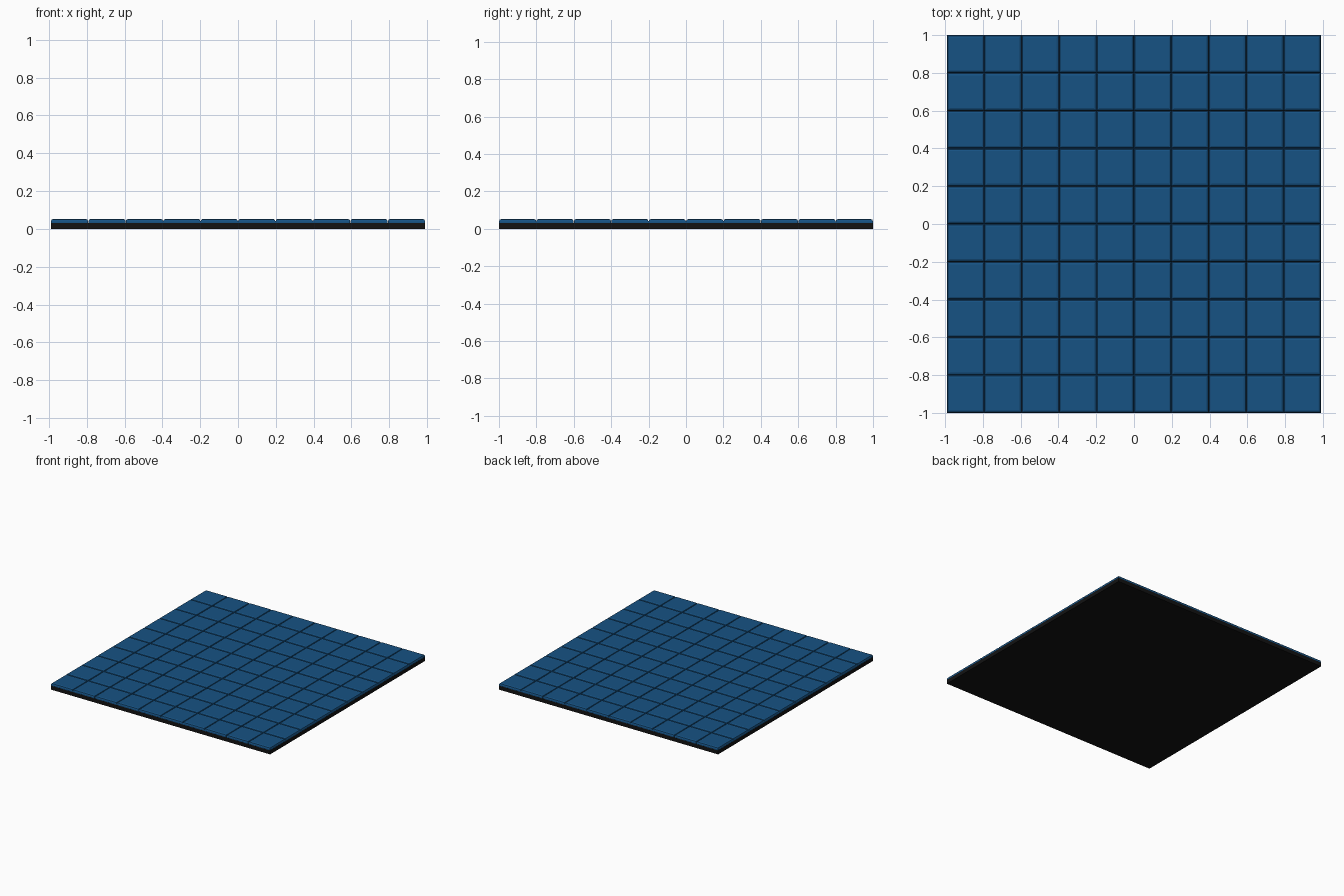
import bpy, bmesh
from mathutils import Matrix, Vector

if "Cube" in bpy.data.objects:
    bpy.data.objects.remove(bpy.data.objects["Cube"])

W, D = 1.98, 2.0          # overall footprint
BASE_H, TOP = 0.032, 0.053
N = 10


def material(name, color):
    m = bpy.data.materials.new(name)
    m.diffuse_color = (*color, 1)
    m.use_nodes = True
    m.node_tree.nodes["Principled BSDF"].inputs["Base Color"].default_value = m.diffuse_color
    return m


def add_box(bm, size, center):
    mat = Matrix.Translation(center) @ Matrix.Diagonal((*size, 1))
    return bmesh.ops.create_cube(bm, size=1, matrix=mat)["verts"]


def finish(bm, name, mat):
    me = bpy.data.meshes.new(name)
    bm.to_mesh(me)
    bm.free()
    ob = bpy.data.objects.new(name, me)
    me.materials.append(mat)
    bpy.context.collection.objects.link(ob)
    return ob


# dark backing slab
bm = bmesh.new()
add_box(bm, (W, D, BASE_H), Vector((0, 0, BASE_H / 2)))
finish(bm, "backing_slab", material("black", (0.006, 0.006, 0.006)))

# grid of tiles with eased top edges
bm = bmesh.new()
px, py = W / N, D / N
for i in range(N):
    for j in range(N):
        add_box(bm, (px - 0.001, py - 0.001, TOP - BASE_H),
                Vector(((i + 0.5) * px - W / 2, (j + 0.5) * py - D / 2,
                        (TOP + BASE_H) / 2)))
top_edges = [e for e in bm.edges if all(v.co.z > TOP - 1e-4 for v in e.verts)]
bmesh.ops.bevel(bm, geom=top_edges, offset=0.013, segments=2, profile=0.5,
                affect='EDGES')
finish(bm, "tiles", material("blue", (0.008, 0.085, 0.23)))
